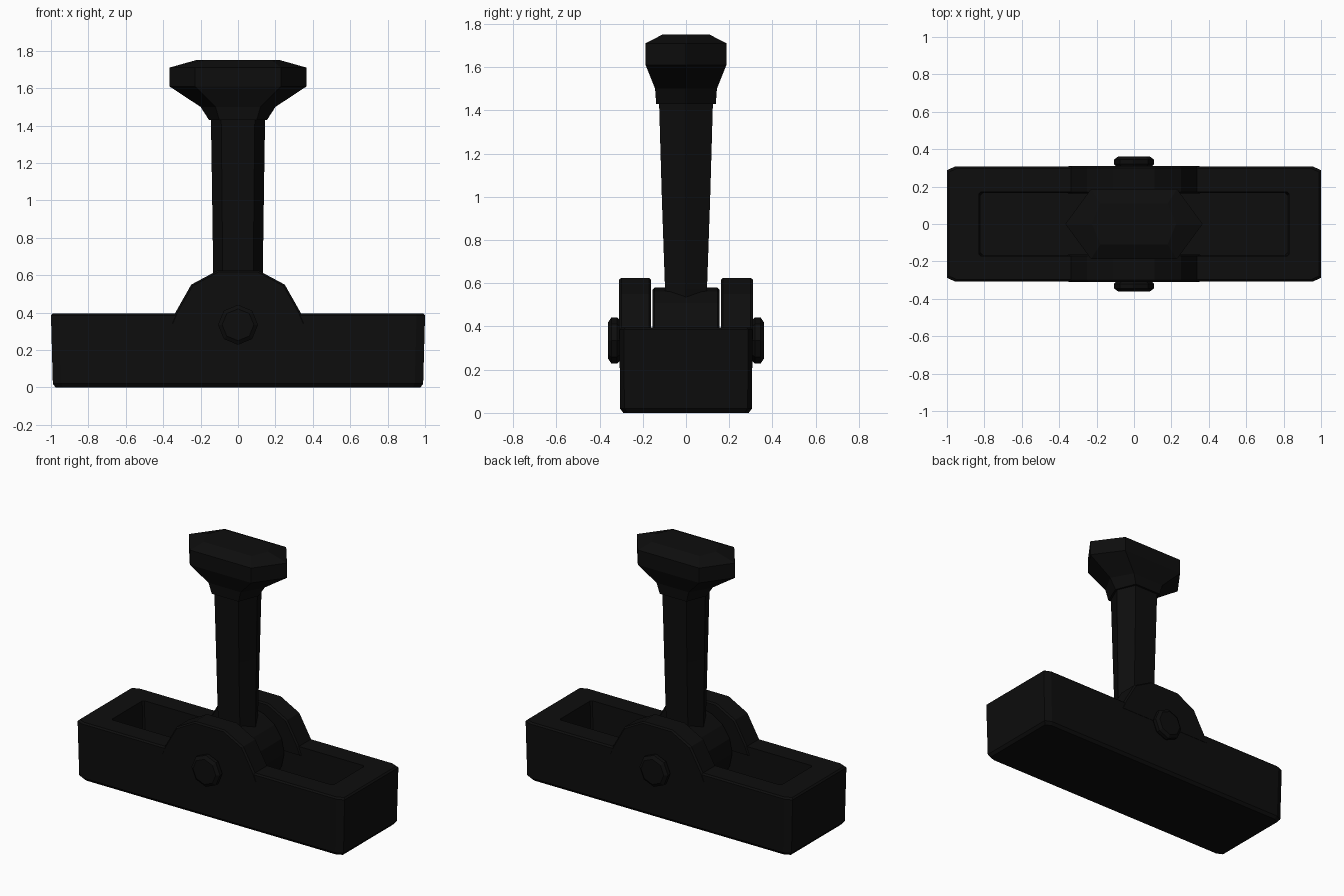
import bpy, bmesh
from math import pi, sin, cos
from mathutils import Vector

if "Cube" in bpy.data.objects:
    bpy.data.objects.remove(bpy.data.objects["Cube"])

black = bpy.data.materials.new("black_metal")
black.diffuse_color = (0.004, 0.004, 0.004, 1)
black.use_nodes = True
black.node_tree.nodes["Principled BSDF"].inputs["Base Color"].default_value = black.diffuse_color


def loft(name, rings):
    """Skin a stack of equal-length point rings and cap both ends."""
    bm = bmesh.new()
    rows = [[bm.verts.new(p) for p in r] for r in rings]
    n = len(rows[0])
    for a, b in zip(rows, rows[1:]):
        for i in range(n):
            j = (i + 1) % n
            bm.faces.new((a[i], a[j], b[j], b[i]))
    bm.faces.new(rows[0][::-1])
    bm.faces.new(rows[-1])
    bmesh.ops.recalc_face_normals(bm, faces=bm.faces)
    me = bpy.data.meshes.new(name)
    bm.to_mesh(me)
    bm.free()
    ob = bpy.data.objects.new(name, me)
    bpy.context.collection.objects.link(ob)
    me.materials.append(black)
    return ob


def cut_rect(x, y, z, cx, cy):
    """Rectangle with chamfered corners."""
    q = [(x, y - cy), (x - cx, y), (cx - x, y), (-x, y - cy)]
    return [(a, b, z) for a, b in q] + [(-a, -b, z) for a, b in q]


def hexagon(x, xs, y, z):
    """Hexagon pointing along x."""
    return [(x, 0, z), (xs, y, z), (-xs, y, z), (-x, 0, z), (-xs, -y, z), (xs, -y, z)]


def disc(r, y, n, z=0.335):
    """Circle around the pivot axis."""
    return [(r * sin(2 * pi * i / n), y, z + r * cos(2 * pi * i / n)) for i in range(n)]


# Trough-shaped base with an open slot
loft("base", [
    cut_rect(0.975, 0.29, 0, 0.04, 0.02),
    cut_rect(0.99, 0.305, 0.02, 0.045, 0.02),
    cut_rect(1.0, 0.308, 0.385, 0.045, 0.02),
    cut_rect(0.99, 0.298, 0.395, 0.045, 0.02),
    cut_rect(0.83, 0.17, 0.395, 0.01, 0.01),
    cut_rect(0.82, 0.165, 0.09, 0.01, 0.01)])

# Pivot ears and pin heads on both sides
half = [(0.36, 0.34), (0.335, 0.40), (0.25, 0.55), (0.11, 0.625)]
profile = half + [(-x, z) for x, z in reversed(half)]
for side, s in (("front", -1), ("back", 1)):
    ear = loft(side + "_ear", [[(x * k, s * y, 0.34 + (z - 0.34) * k) for x, z in profile]
                               for k, y in ((0.97, 0.162), (1, 0.172), (1, 0.299), (0.97, 0.31))])
    loft(side + "_pin_head", [disc(r, s * y, 8) for r, y in
                              ((0.09, 0.30), (0.107, 0.32), (0.107, 0.345), (0.085, 0.36))])

# Round hub between the ears
loft("lever_hub", [disc(r, y, 16) for r, y in
                   ((0.235, -0.155), (0.245, -0.145), (0.245, 0.145), (0.235, 0.155))])

# Tapered lever shaft
loft("lever_shaft", [hexagon(0.13, 0.08, 0.085, 0.34),
                     hexagon(0.132, 0.082, 0.097, 0.57),
                     hexagon(0.138, 0.085, 0.112, 1.0),
                     hexagon(0.145, 0.09, 0.125, 1.45)])

# Handle on top of the lever
loft("handle", [hexagon(0.155, 0.10, 0.138, 1.43),
                hexagon(0.20, 0.12, 0.143, 1.50),
                hexagon(0.367, 0.23, 0.187, 1.61),
                hexagon(0.367, 0.23, 0.187, 1.71),
                hexagon(0.225, 0.18, 0.11, 1.75)])
